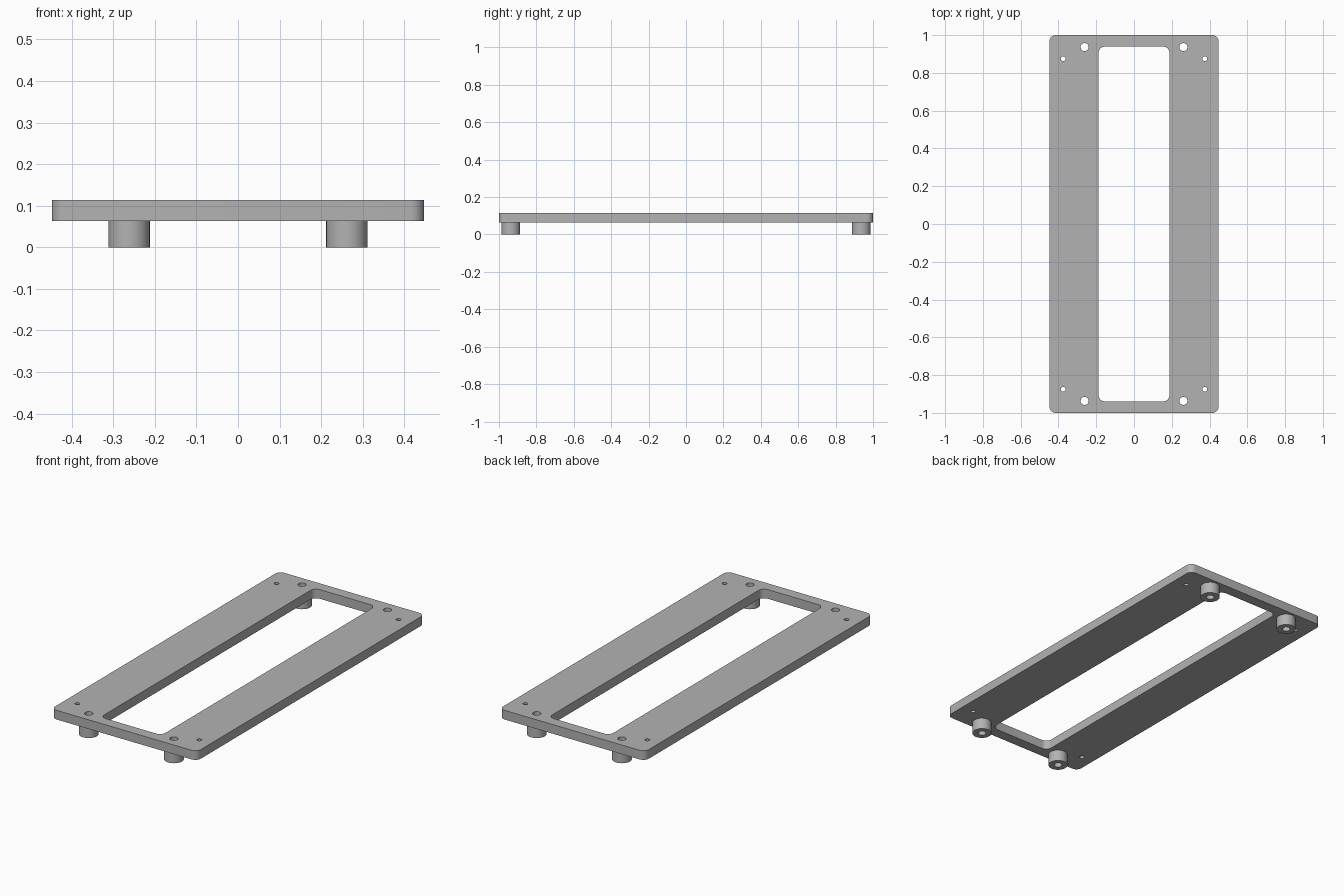
import bpy
import math

if "Cube" in bpy.data.objects:
    bpy.data.objects.remove(bpy.data.objects["Cube"])

FOOT_H, TOP = 0.063, 0.114
FOOT_X, FOOT_Y = 0.262, 0.937

grey = bpy.data.materials.new("grey")
grey.diffuse_color = (0.45, 0.45, 0.45, 1)
grey.use_nodes = True
grey.node_tree.nodes["Principled BSDF"].inputs["Base Color"].default_value = grey.diffuse_color


def circle(cx, cy, r, n=32):
    return [(cx + r * math.cos(2 * math.pi * i / n),
             cy + r * math.sin(2 * math.pi * i / n)) for i in range(n)]


def rounded_rect(hx, hy, r, n=8):
    pts = []
    for k, (sx, sy) in enumerate([(1, 1), (-1, 1), (-1, -1), (1, -1)]):
        for i in range(n + 1):
            a = math.pi / 2 * (k + i / n)
            pts.append((sx * (hx - r) + r * math.cos(a),
                        sy * (hy - r) + r * math.sin(a)))
    return pts


def extruded(name, outlines, z0, z1):
    """Fill nested closed outlines (inner ones become holes) from z0 to z1."""
    curve = bpy.data.curves.new(name, 'CURVE')
    curve.dimensions = '2D'
    curve.fill_mode = 'BOTH'
    curve.extrude = (z1 - z0) / 2
    for pts in outlines:
        s = curve.splines.new('POLY')
        s.points.add(len(pts) - 1)
        for p, (x, y) in zip(s.points, pts):
            p.co = (x, y, 0, 1)
        s.use_cyclic_u = True
    ob = bpy.data.objects.new(name, curve)
    bpy.context.collection.objects.link(ob)
    ob.location.z = (z0 + z1) / 2
    bpy.ops.object.select_all(action='DESELECT')
    ob.select_set(True)
    bpy.context.view_layer.objects.active = ob
    bpy.ops.object.convert(target='MESH')
    ob = bpy.context.object
    # Weld caps to walls and face everything outward
    bpy.ops.object.mode_set(mode='EDIT')
    bpy.ops.mesh.select_all(action='SELECT')
    bpy.ops.mesh.remove_doubles(threshold=0.0001)
    bpy.ops.mesh.normals_make_consistent(inside=False)
    bpy.ops.object.mode_set(mode='OBJECT')
    ob.data.materials.clear()
    ob.data.materials.append(grey)
    bpy.ops.object.shade_smooth_by_angle(angle=math.radians(30))
    return ob


corners = [(sx, sy) for sx in (-1, 1) for sy in (-1, 1)]

# Plate with a central window, foot bores and small screw holes
outlines = [rounded_rect(0.448, 1.0, 0.034), rounded_rect(0.188, 0.939, 0.034)]
for sx, sy in corners:
    outlines.append(circle(sx * FOOT_X, sy * FOOT_Y, 0.021))
    outlines.append(circle(sx * 0.375, sy * 0.875, 0.0125, 24))
extruded("plate", outlines, FOOT_H, TOP)

# Four hollow cylindrical feet
for sx, sy in corners:
    name = f"foot_{'front' if sy < 0 else 'back'}_{'left' if sx < 0 else 'right'}"
    c = (sx * FOOT_X, sy * FOOT_Y)
    extruded(name, [circle(*c, 0.05), circle(*c, 0.021)], 0, FOOT_H)
